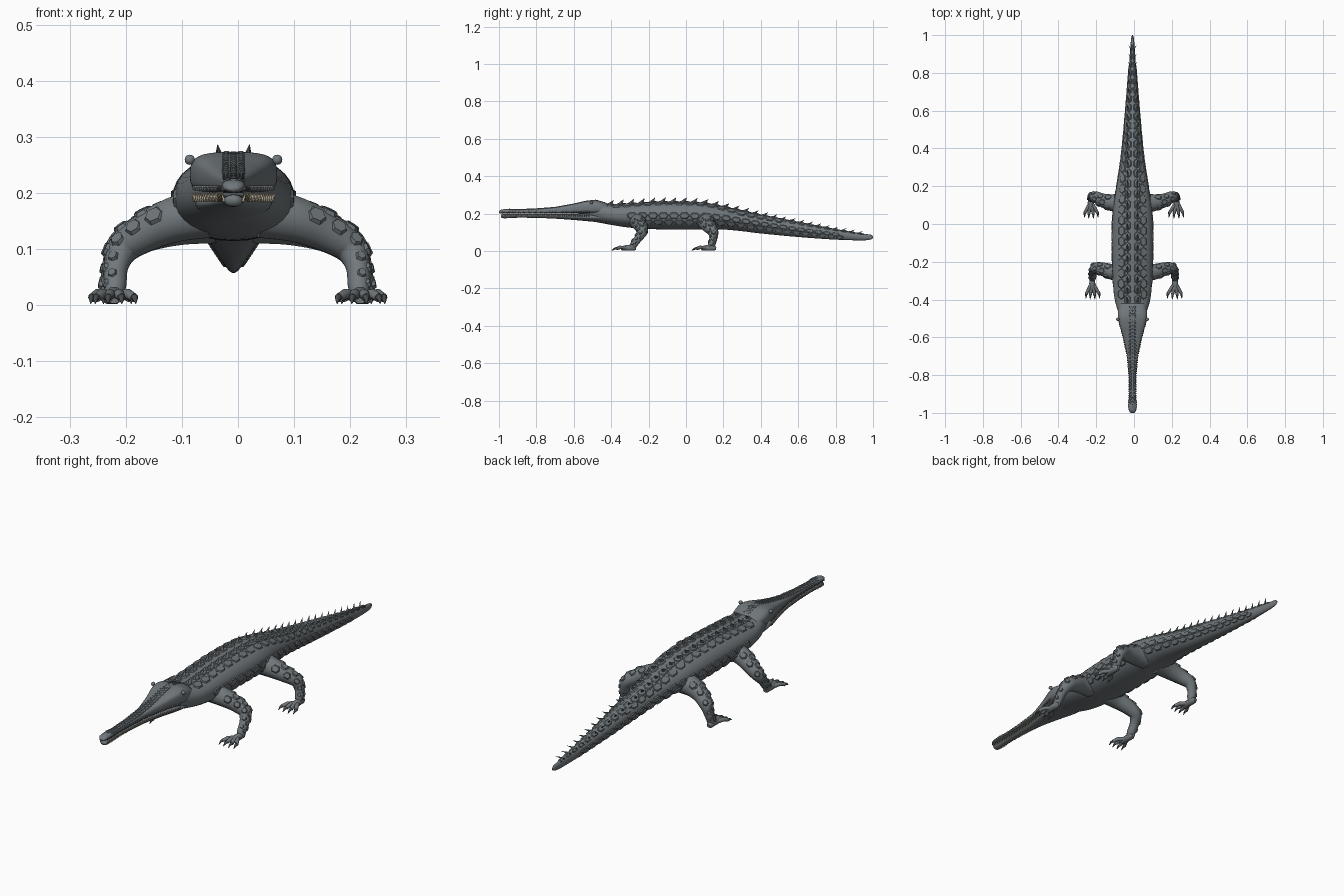
import bpy, bmesh, math
from mathutils import Matrix, Vector

if "Cube" in bpy.data.objects:
    bpy.data.objects.remove(bpy.data.objects["Cube"], do_unlink=True)

CX = -0.008  # body centre line


def material(name, color):
    m = bpy.data.materials.new(name)
    m.use_nodes = True
    m.diffuse_color = (*color, 1)
    bsdf = m.node_tree.nodes["Principled BSDF"]
    bsdf.inputs["Base Color"].default_value = (*color, 1)
    bsdf.inputs["Roughness"].default_value = 0.7
    return m


HIDE = material("slate hide", (0.165, 0.187, 0.2))
SCUTE = material("grey scutes", (0.152, 0.173, 0.185))
CLAW = material("dark claws", (0.07, 0.078, 0.084))
IVORY = material("ivory teeth", (0.7, 0.62, 0.46))


def finish(bm, name, mat, smooth=True):
    bmesh.ops.recalc_face_normals(bm, faces=bm.faces)
    me = bpy.data.meshes.new(name)
    bm.to_mesh(me)
    bm.free()
    me.materials.append(mat)
    ob = bpy.data.objects.new(name, me)
    bpy.context.collection.objects.link(ob)
    for p in me.polygons:
        p.use_smooth = smooth


def hermite(keys, i, t):
    """Smooth value between key i and i + 1, for tuples of any length."""
    a, b = keys[i], keys[i + 1]
    p, q = keys[max(i - 1, 0)], keys[min(i + 2, len(keys) - 1)]
    out = []
    for k in range(len(a)):
        m0, m1 = (b[k] - p[k]) / 2, (q[k] - a[k]) / 2
        d = b[k] - a[k]
        out.append(a[k] + t * (m0 + t * (3 * d - 2 * m0 - m1 + t * (m0 + m1 - 2 * d))))
    return out


def resample(keys, steps):
    pts = [hermite(keys, i, j / steps) for i in range(len(keys) - 1) for j in range(steps)]
    return pts + [list(keys[-1])]


def section(s, a):
    """Point on the cross-section (y, half width, bottom, top, squareness)."""
    y, w, lo, hi, n = s
    c, d = math.cos(a), math.sin(a)
    x = w * math.copysign(abs(c) ** (2 / n), c)
    z = (lo + hi) / 2 + (hi - lo) / 2 * math.copysign(abs(d) ** (2 / n), d)
    return Vector((CX + x, y, z))


def loft(name, keys, segs=32):
    bm = bmesh.new()
    rings = [[bm.verts.new(section(s, math.tau * k / segs)) for k in range(segs)]
             for s in resample(keys, 5)]
    for r, q in zip(rings, rings[1:]):
        for k in range(segs):
            j = (k + 1) % segs
            bm.faces.new((r[k], r[j], q[j], q[k]))
    bm.faces.new(rings[0])
    bm.faces.new(rings[-1])
    finish(bm, name, HIDE)


def tube(name, pts, mat):
    """Tapered round tube through (x, y, z, radius) points."""
    cu = bpy.data.curves.new(name, "CURVE")
    cu.dimensions = "3D"
    cu.bevel_depth, cu.bevel_resolution, cu.use_fill_caps = 1, 3, True
    sp = cu.splines.new("POLY")
    sp.points.add(len(pts) - 1)
    for p, (x, y, z, r) in zip(sp.points, pts):
        p.co, p.radius = (x, y, z, 1), r
    sp.use_smooth = True
    cu.materials.append(mat)
    ob = bpy.data.objects.new(name, cu)
    bpy.context.collection.objects.link(ob)
    bpy.ops.object.select_all(action="DESELECT")
    ob.select_set(True)
    bpy.context.view_layer.objects.active = ob
    bpy.ops.object.convert(target="MESH")


def plate(bm, pos, normal, along, size, height, tip=0.75, lean=0.0, sides=6):
    """Raised scale: width and length in size, tip ratio, lean along the body."""
    n = normal.normalized()
    v = (along - n * along.dot(n)).normalized()
    u = v.cross(n)
    m = Matrix.Identity(4)
    for i, axis in enumerate((u * size[0], v * size[1], n * height + v * lean)):
        m.col[i] = (*axis, 0)
    m.col[3] = (*pos, 1)
    bmesh.ops.create_cone(bm, cap_ends=True, segments=sides, radius1=1, radius2=tip,
                          depth=1, matrix=m)


# Trunk and tail
BODY = [(-.53, .05, .168, .25, 2.2), (-.48, .07, .155, .263, 2.3), (-.4, .094, .14, .25, 2.3),
        (-.3, .104, .125, .255, 2.2), (-.15, .108, .116, .264, 2.2), (0, .108, .114, .264, 2.2),
        (.1, .1, .115, .258, 2.2), (.2, .084, .115, .24, 2.1), (.3, .068, .106, .218, 2),
        (.4, .055, .094, .196, 2), (.6, .037, .075, .157, 2), (.8, .021, .061, .118, 2),
        (.94, .011, .057, .094, 2), (.985, .007, .061, .088, 2), (1, .002, .069, .079, 2)]
UPPER = [(-1, .01, .203, .212, 2.2), (-.985, .019, .2, .222, 2.2), (-.95, .021, .2, .224, 2.4),
         (-.9, .017, .2, .222, 2.6), (-.8, .019, .2, .226, 2.8), (-.7, .028, .2, .234, 3),
         (-.6, .05, .2, .252, 3.4), (-.53, .07, .199, .268, 3.6), (-.48, .078, .194, .272, 3),
         (-.42, .07, .185, .255, 2.4)]
LOWER = [(-.99, .008, .182, .193, 2.2), (-.975, .017, .175, .197, 2.2), (-.9, .016, .178, .197, 2.2),
         (-.8, .018, .177, .197, 2.2), (-.7, .026, .173, .197, 2), (-.6, .044, .166, .198, 1.9),
         (-.5, .066, .157, .205, 1.9), (-.44, .068, .152, .21, 2)]
loft("body_and_tail", BODY)
loft("upper_jaw_and_skull", UPPER)
loft("lower_jaw", LOWER)


def station(keys, y):
    for i in range(len(keys) - 1):
        if keys[i + 1][0] >= y:
            t = (y - keys[i][0]) / (keys[i + 1][0] - keys[i][0])
            return [y] + [p + (q - p) * t for p, q in zip(keys[i][1:], keys[i + 1][1:])]
    return keys[-1]


def surface(keys, y, a):
    p = section(station(keys, y), a)
    du = section(station(keys, y), a + .03) - section(station(keys, y), a - .03)
    dv = section(station(keys, y + .004), a) - section(station(keys, y - .004), a)
    n = du.cross(dv)
    if n.dot(p - Vector((CX, y, sum(station(keys, y)[2:4]) / 2))) < 0:
        n = -n
    return p, n, dv


# Back armour: keeled rows beside the spine, flat rows outside, flank rows
scutes, spikes, flank = bmesh.new(), bmesh.new(), bmesh.new()
for side in (0, 1):
    turn = lambda deg: math.radians(180 - deg if side else deg)
    y = -.4
    while y < .96:
        w = station(BODY, y)[1]
        k = min(1, .35 + w / .15)
        step = .056 * (.6 + .4 * k)
        keel = turn(math.degrees(math.acos(min(.5, .022 / w))))
        p, n, v = surface(BODY, y, keel)
        plate(scutes, p, n, v, (min(.02, w * .45), step * .56), .007)
        plate(spikes, p + n.normalized() * .011, n, v, (.009 * k, .017 * k), .026, .05, .024, 4)
        if y < .5:
            p, n, v = surface(BODY, y + step / 2, turn(math.degrees(math.acos(min(.72, .054 / w)))))
            plate(scutes, p, n, v, (.023 * k, step * .56), .007)
        if -.34 < y < .82:
            for row, deg in enumerate((0, -25)):
                p, n, v = surface(BODY, y + row * step / 2, turn(deg))
                plate(flank, p, n, v, (.02 * k, step * .56), .006)
        y += step
finish(scutes, "back_scutes", SCUTE, False)
finish(spikes, "back_spikes", SCUTE, False)
finish(flank, "flank_scutes", SCUTE, False)

# Snout scales, lip bumps and teeth
scales, lips, teeth = bmesh.new(), bmesh.new(), bmesh.new()
for i in range(28):
    y = -.95 + i * .0185
    _, w, _, _, square = station(UPPER, y)
    x = min(.013, w * .6)
    for c in (-1, 0, 1):
        a = math.acos((x / w) ** (square / 2)) if c else math.pi / 2
        p, n, v = surface(UPPER, y + abs(c) * .009, math.pi - a if c < 0 else a)
        plate(scales, p, n, v, (.0075, .0105), .004)
for i in range(40):
    y = -.98 + i * .0118
    w = station(UPPER, y)[1]
    for s in (-1, 1):
        plate(lips, Vector((CX + s * w * .97, y, .209)), Vector((s, 0, .2)), Vector((0, 1, 0)),
              (.006, .005), .006)
        plate(teeth, Vector((CX + s * w, y, .193)), Vector((s * .3, 0, 1)), Vector((0, 1, 0)),
              (.0035, .0035), .018, .1, 0, 5)
finish(scales, "snout_scales", SCUTE, False)
finish(lips, "lip_scales", SCUTE, False)
finish(teeth, "teeth", IVORY)


def ball(name, pos, scale, mat):
    bm = bmesh.new()
    bmesh.ops.create_uvsphere(bm, u_segments=16, v_segments=10, radius=1,
                              matrix=Matrix.LocRotScale(pos, None, scale))
    finish(bm, name, mat)


ball("nose_bump", Vector((CX, -.965, .217)), Vector((.011, .014, .009)), HIDE)

# Legs as (distance from centre, y, z, radius)
FRONT = [(.05, -.26, .165, .048), (.105, -.254, .152, .042), (.155, -.24, .13, .036),
         (.195, -.234, .103, .03), (.209, -.255, .068, .022), (.211, -.28, .034, .02),
         (.213, -.292, .017, .016)]
HIND = [(.04, .11, .162, .055), (.1, .112, .15, .046), (.155, .124, .13, .037),
        (.197, .144, .104, .03), (.212, .146, .068, .022), (.218, .137, .034, .02),
        (.221, .136, .017, .016)]
for s, label, reach in ((1, "left", 1.06), (-1, "right", 1.0)):
    ball(label + "_eye", Vector((CX + s * .078, -.505, .259)), Vector((.009, .009, .009)), HIDE)
    place = lambda d, y, z, r: (CX + s * d * reach, y, z, r)
    for part, keys in (("front", FRONT), ("hind", HIND)):
        name = f"{label}_{part}"
        path = [place(*k) for k in resample(keys, 5)]
        tube(name + "_leg", path, HIDE)
        # Foot pad, splayed toes and claws
        d, y, z, r = keys[-1]
        tube(name + "_foot", [place(d, y + .025, .014, .008), place(d, y + .014, .016, .015),
                              place(d, y - .025, .017, .016), place(d, y - .055, .014, .012)], HIDE)
        for t, spread in enumerate((-.036, -.013, .01, .031)):
            end = y - .084 + abs(t - 1.5) * .005
            tube(f"{name}_toe_{t + 1}", [place(d + spread * .2, y - .03, .016, .01),
                                         place(d + spread * .7, (y + end) / 2 - .02, .02, .009),
                                         place(d + spread, end, .013, .008)], HIDE)
            tube(f"{name}_claw_{t + 1}", [place(d + spread, end + .004, .014, .007),
                                          place(d + spread * 1.05, end - .012, .012, .0048),
                                          place(d + spread * 1.08, end - .025, .003, .001)], CLAW)
        # Armour on the outer side of the leg
        bm = bmesh.new()
        for row, deg in enumerate((-48, 0, 48)):
            for i in range(7 + row % 2 * 2, len(path) - 4, 4):
                p = Vector(path[i][:3])
                along = Vector(path[i + 1][:3]) - Vector(path[i - 1][:3])
                out = Vector((s, 0, .8))
                out = (out - along * out.dot(along) / along.length_squared).normalized()
                n = Matrix.Rotation(math.radians(deg), 3, along.normalized()) @ out
                rad = path[i][3]
                plate(bm, p + n * rad * .97, n, along, (rad * .45, rad * .52), .007)
        finish(bm, name + "_leg_scutes", SCUTE, False)
